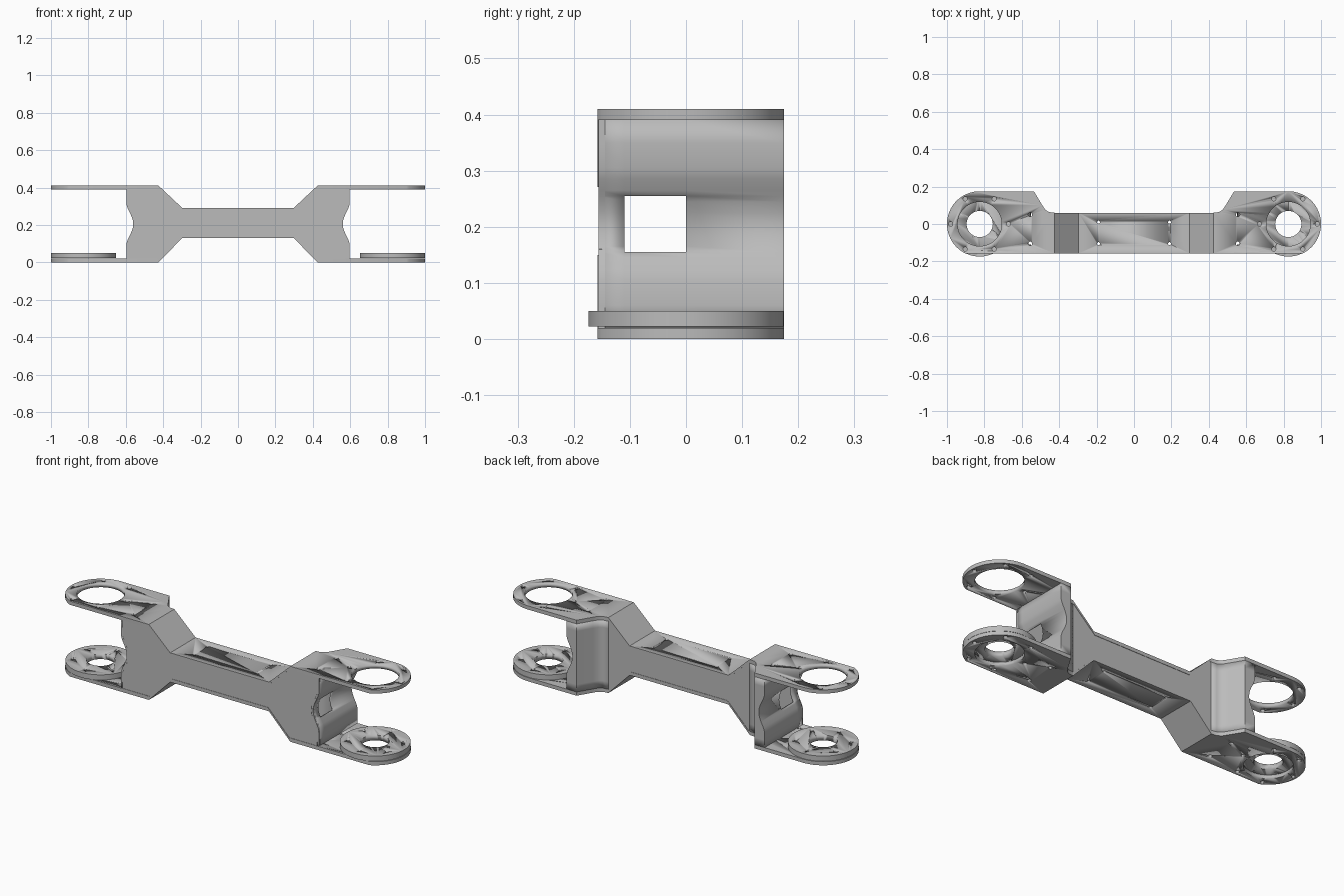
import bpy, bmesh, math

cube = bpy.data.objects.get("Cube")
if cube:
    bpy.data.objects.remove(cube)

grey = bpy.data.materials.new("bare_metal_grey")
grey.use_nodes = True
grey.diffuse_color = (0.5, 0.5, 0.5, 1)
grey.node_tree.nodes["Principled BSDF"].inputs["Base Color"].default_value = (0.5, 0.5, 0.5, 1)

FRONT, BACK, FLARE = -0.158, 0.06, 0.175
PIVOT, RADIUS = 0.825, 0.175
BEND_OUT, BEND_IN = 0.425, 0.297
# plan curve where the narrow beam widens to the end pads
FLARE_CURVE = [(BEND_OUT, BACK), (0.455, 0.064), (0.475, 0.077), (0.49, 0.1), (0.535, FLARE)]


def finish(bm, name, mirror=False):
    bmesh.ops.recalc_face_normals(bm, faces=bm.faces)
    mesh = bpy.data.meshes.new(name)
    bm.to_mesh(mesh)
    bm.free()
    ob = bpy.data.objects.new(name, mesh)
    bpy.context.collection.objects.link(ob)
    mesh.materials.append(grey)
    bpy.ops.object.select_all(action="DESELECT")
    ob.select_set(True)
    bpy.context.view_layer.objects.active = ob
    bpy.ops.object.shade_smooth_by_angle(angle=math.radians(30))
    if mirror:
        mod = ob.modifiers.new("mirror", "MIRROR")
        mod.use_mirror_merge = False
    return ob


def prism(bm, points, offset):
    """Extrude a closed outline of 3D points by an offset vector."""
    face = bm.faces.new([bm.verts.new(p) for p in points])
    grown = bmesh.ops.extrude_face_region(bm, geom=[face])["geom"]
    verts = [g for g in grown if isinstance(g, bmesh.types.BMVert)]
    bmesh.ops.translate(bm, verts=verts, vec=offset)


def circle(x, y, r, z, n=48):
    return [(x + r * math.cos(2 * math.pi * i / n), y + r * math.sin(2 * math.pi * i / n), z)
            for i in range(n)]


def cutter(name, holes):
    bm = bmesh.new()
    for x, y, r in holes:
        prism(bm, circle(x, y, r, -0.1, 48 if r > 0.05 else 12), (0, 0, 0.6))
    ob = finish(bm, name, True)
    ob.hide_render = True
    ob.display_type = "WIRE"
    ob.hide_set(True)
    return ob


def cut(ob, tool):
    mod = ob.modifiers.new("holes", "BOOLEAN")
    mod.operation = "DIFFERENCE"
    mod.solver = "EXACT"
    mod.object = tool


def bolt_ring(r, size, turn):
    return [(PIVOT + r * math.cos(math.radians(turn + 60 * i)),
             r * math.sin(math.radians(turn + 60 * i)), size) for i in range(6)]


plate_cutter = cutter("plate_hole_cutter", [(PIVOT, 0, 0.118), (0.555, 0.05, 0.011),
                      (0.555, -0.105, 0.011)] + bolt_ring(0.155, 0.011, 0))
beam_cutter = cutter("beam_hole_cutter", [(0.19, 0.01, 0.008), (0.19, -0.105, 0.008)])
flange_cutter = cutter("flange_hole_cutter", [(PIVOT, 0, 0.07)] + bolt_ring(0.135, 0.008, 30))

# end pads of the upper and lower plates
start = math.asin(FRONT / RADIUS)
arc = [start + (math.pi / 2 - start) * i / 32 for i in range(33)]
outline = [(BEND_OUT, FRONT)]
outline += [(PIVOT + RADIUS * math.cos(a), RADIUS * math.sin(a)) for a in arc]
outline += FLARE_CURVE[::-1]
for name, z in (("upper_end_pads", 0.39), ("lower_end_pads", 0)):
    bm = bmesh.new()
    prism(bm, [(x, y, z) for x, y in outline], (0, 0, 0.02))
    cut(finish(bm, name, True), plate_cutter)

# bent middle of each plate
for name, outer, inner in (("upper_beam_plate", (0.41, 0.29), (0.39, 0.271)),
                           ("lower_beam_plate", (0, 0.131), (0.02, 0.15))):
    half = [(BEND_OUT, outer[0]), (BEND_IN, outer[1])]
    under = [(BEND_IN - 0.007, inner[1]), (BEND_OUT - 0.007, inner[0]), (BEND_OUT, inner[0])]
    profile = half + [(-x, z) for x, z in half[::-1]]
    profile += [(-x, z) for x, z in under[::-1]] + under
    bm = bmesh.new()
    prism(bm, [(x, FRONT, z) for x, z in profile], (0, BACK - FRONT, 0))
    cut(finish(bm, name), beam_cutter)


# concave end edge shared by the front wall and the wrapped end walls
def end_x(z):
    t = min(abs(z - 0.205) / 0.1, 1)
    return 0.595 - 0.035 * (0.5 + 0.5 * math.cos(math.pi * t)) ** 0.7


rows = sorted([0.02, 0.06, 0.155, 0.255, 0.35, 0.39] + [0.105 + 0.02 * i for i in range(11)])

# front wall
side = [(end_x(z), z) for z in rows]
waist = [(BEND_OUT - 0.007, 0.39), (BEND_IN - 0.007, 0.271)]
waist += [(-x, z) for x, z in waist[::-1]]
bm = bmesh.new()
lower = [(BEND_OUT - 0.007, 0.02), (BEND_IN - 0.007, 0.15)]
base = [(-x, z) for x, z in lower] + lower[::-1]
wall = side + waist + [(-x, z) for x, z in side[::-1]] + base
prism(bm, [(x, FRONT + 0.002, z) for x, z in wall], (0, 0.012, 0))
finish(bm, "front_wall")

# straight back wall
bm = bmesh.new()
edge = [(BEND_OUT, 0.02), (BEND_OUT, 0.39)]
wall = edge + waist + [(-x, z) for x, z in edge[::-1]] + base
prism(bm, [(x, BACK - 0.002, z) for x, z in wall], (0, -0.012, 0))
finish(bm, "back_wall")

# flared back corner wrapping round to the end wall, with a square window
bm = bmesh.new()
columns = FLARE_CURVE + [(None, y) for y in (FLARE, 0, -0.11, FRONT + 0.002)]
grid = [[bm.verts.new((end_x(z) if x is None else x, y, z)) for z in rows] for x, y in columns]
for c in range(len(columns) - 1):
    for r in range(len(rows) - 1):
        window = columns[c] == (None, 0) and 0.154 < rows[r] < 0.25
        if not window:
            bm.faces.new((grid[c][r], grid[c + 1][r], grid[c + 1][r + 1], grid[c][r + 1]))
shell = finish(bm, "flared_end_walls", True)
solid = shell.modifiers.new("thickness", "SOLIDIFY")
solid.thickness = 0.01
# thicken inwards, away from the outside faces
solid.offset = -1 if shell.data.polygons[-1].normal.x > 0 else 1

# pivot flange discs on the lower pads
bm = bmesh.new()
prism(bm, circle(PIVOT, 0, RADIUS - 0.001, 0.022, 64), (0, 0, 0.028))
cut(finish(bm, "pivot_flanges", True), flange_cutter)
bm = bmesh.new()
inner, outer = ([bm.verts.new(p) for p in circle(PIVOT, 0, r, 0.021)] for r in (0.12, 0.168))
for i in range(48):
    j = (i + 1) % 48
    bm.faces.new((inner[i], inner[j], outer[j], outer[i]))
finish(bm, "flange_gaskets", True)
